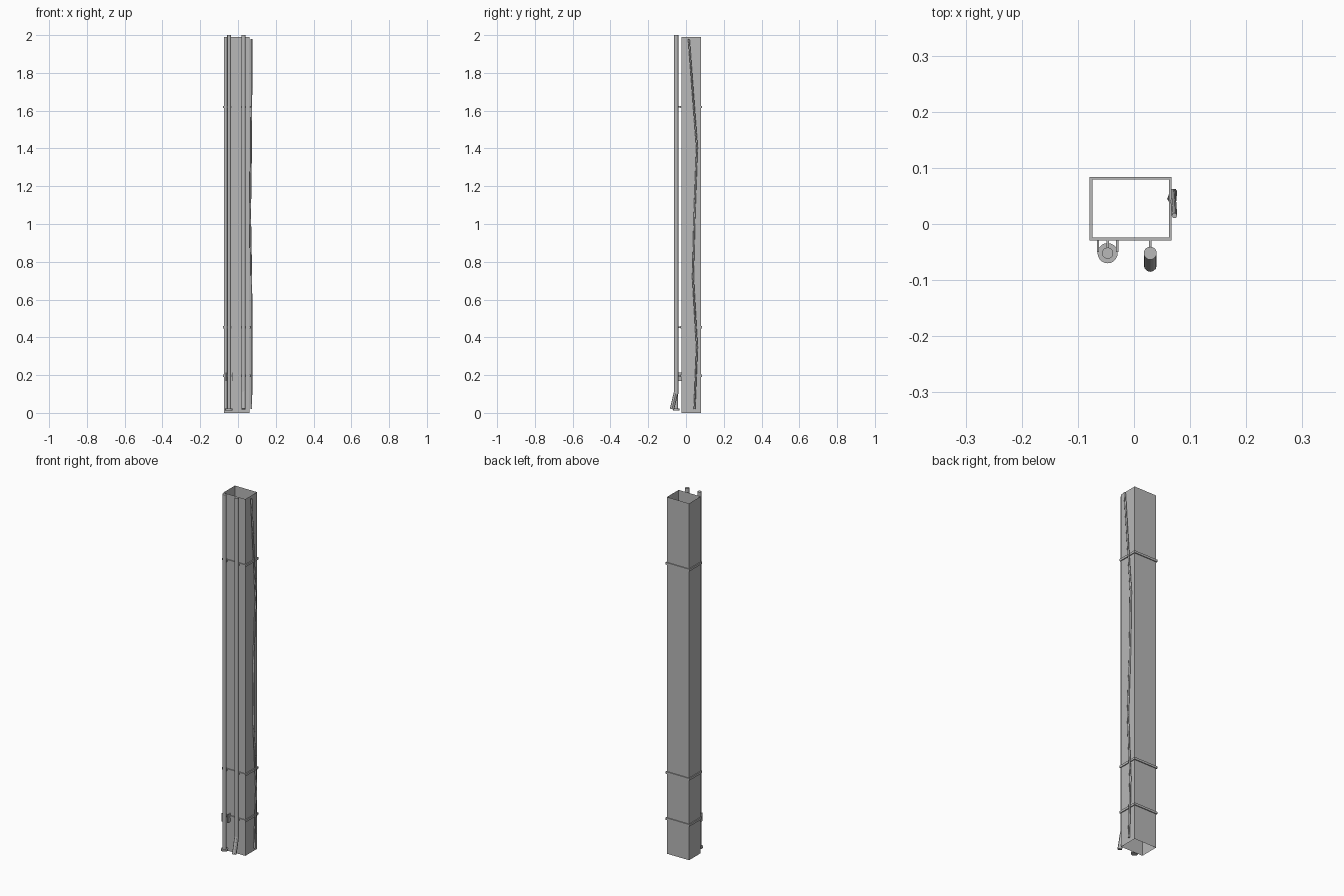
import bpy, bmesh
from mathutils import Vector

cube = bpy.data.objects.get("Cube")
if cube:
    bpy.data.objects.remove(cube, do_unlink=True)

grey = bpy.data.materials.new("plain grey")
grey.use_nodes = True
grey.diffuse_color = (0.48, 0.48, 0.48, 1)
grey.node_tree.nodes["Principled BSDF"].inputs["Base Color"].default_value = grey.diffuse_color

# Extents of the hollow column
X0, X1, Y0, Y1, TOP = -0.074, 0.062, -0.024, 0.079, 1.99
STRAPS = {"upper": 1.62, "middle": 0.453, "lower": 0.196}
PIPE_X, SPOUT_X, PIPE_Y = -0.047, 0.029, -0.052


def finish(name, bm):
    mesh = bpy.data.meshes.new(name)
    bm.to_mesh(mesh)
    bm.free()
    mesh.materials.append(grey)
    obj = bpy.data.objects.new(name, mesh)
    bpy.context.collection.objects.link(obj)
    return obj


def smooth(obj):
    bpy.ops.object.select_all(action="DESELECT")
    obj.select_set(True)
    bpy.context.view_layer.objects.active = obj
    bpy.ops.object.shade_smooth_by_angle()


def box(name, low, high):
    low, high = Vector(low), Vector(high)
    bm = bmesh.new()
    bmesh.ops.create_cube(bm, size=1)
    bmesh.ops.scale(bm, vec=high - low, verts=bm.verts)
    bmesh.ops.translate(bm, vec=(low + high) / 2, verts=bm.verts)
    return finish(name, bm)


def rod(name, start, end, radius, sides=20):
    start, end = Vector(start), Vector(end)
    bm = bmesh.new()
    bmesh.ops.create_cone(bm, cap_ends=True, segments=sides, radius1=radius,
                          radius2=radius, depth=(end - start).length)
    turn = (end - start).to_track_quat("Z", "Y").to_matrix()
    bmesh.ops.rotate(bm, matrix=turn, verts=bm.verts)
    bmesh.ops.translate(bm, vec=(start + end) / 2, verts=bm.verts)
    obj = finish(name, bm)
    smooth(obj)
    return obj


def rectangle(bm, grow, z):
    corners = ((X0 - grow, Y0 - grow), (X1 + grow, Y0 - grow),
               (X1 + grow, Y1 + grow), (X0 - grow, Y1 + grow))
    return [bm.verts.new((x, y, z)) for x, y in corners]


def bridge(bm, lower, upper):
    for i in range(4):
        j = (i + 1) % 4
        bm.faces.new((lower[i], lower[j], upper[j], upper[i]))


# Thin-walled column, open at both ends
bm = bmesh.new()
bridge(bm, rectangle(bm, 0, 0), rectangle(bm, 0, TOP))
finish("column", bm)

# Straps around the column, with a pin to each pipe
for level, z in STRAPS.items():
    bm = bmesh.new()
    rings = [rectangle(bm, g, z + h) for g, h in
             ((0, -0.006), (0.005, -0.006), (0.005, 0.006), (0, 0.006))]
    for a, b in zip(rings, rings[1:] + rings[:1]):
        bridge(bm, a, b)
    finish(level + "_strap", bm)
    for side, x in (("right", PIPE_X), ("left", SPOUT_X)):
        box(f"{level}_{side}_pin", (x - 0.002, PIPE_Y + 0.005, z - 0.004),
            (x + 0.002, Y0, z + 0.004))

# Right pipe on a round foot, held by two side plates
rod("right_pipe", (PIPE_X, PIPE_Y, 0.015), (PIPE_X, PIPE_Y, 2), 0.010)
rod("pipe_foot", (PIPE_X, PIPE_Y, 0.013), (PIPE_X, PIPE_Y, 0.022), 0.018)
for side, offset in (("right", -0.017), ("left", 0.017)):
    x = PIPE_X + offset
    box(side + "_holder_plate", (x - 0.002, PIPE_Y + 0.002, 0.168),
        (x + 0.002, Y0, 0.214))

# Left pipe ending in a slanted spout
rod("left_pipe", (SPOUT_X, PIPE_Y, 0.1), (SPOUT_X, PIPE_Y, 2), 0.0115)
rod("spout", (SPOUT_X, PIPE_Y, 0.112), (SPOUT_X, -0.074, 0.02), 0.0115, 12)

# Slack cable running down the left wall
path = ((0.072, 0.015, 1.98), (0.069, 0.058, 1.405), (0.064, 0.045, 1.05),
        (0.07, 0.037, 0.717), (0.072, 0.058, 0.347), (0.07, 0.045, 0.02))
curve = bpy.data.curves.new("cable", "CURVE")
curve.dimensions = "3D"
curve.bevel_depth = 0.005
curve.bevel_resolution = 1
curve.use_fill_caps = True
spline = curve.splines.new("POLY")
spline.points.add(len(path) - 1)
for point, place in zip(spline.points, path):
    point.co = (*place, 1)
curve.materials.append(grey)
bpy.context.collection.objects.link(bpy.data.objects.new("cable", curve))
